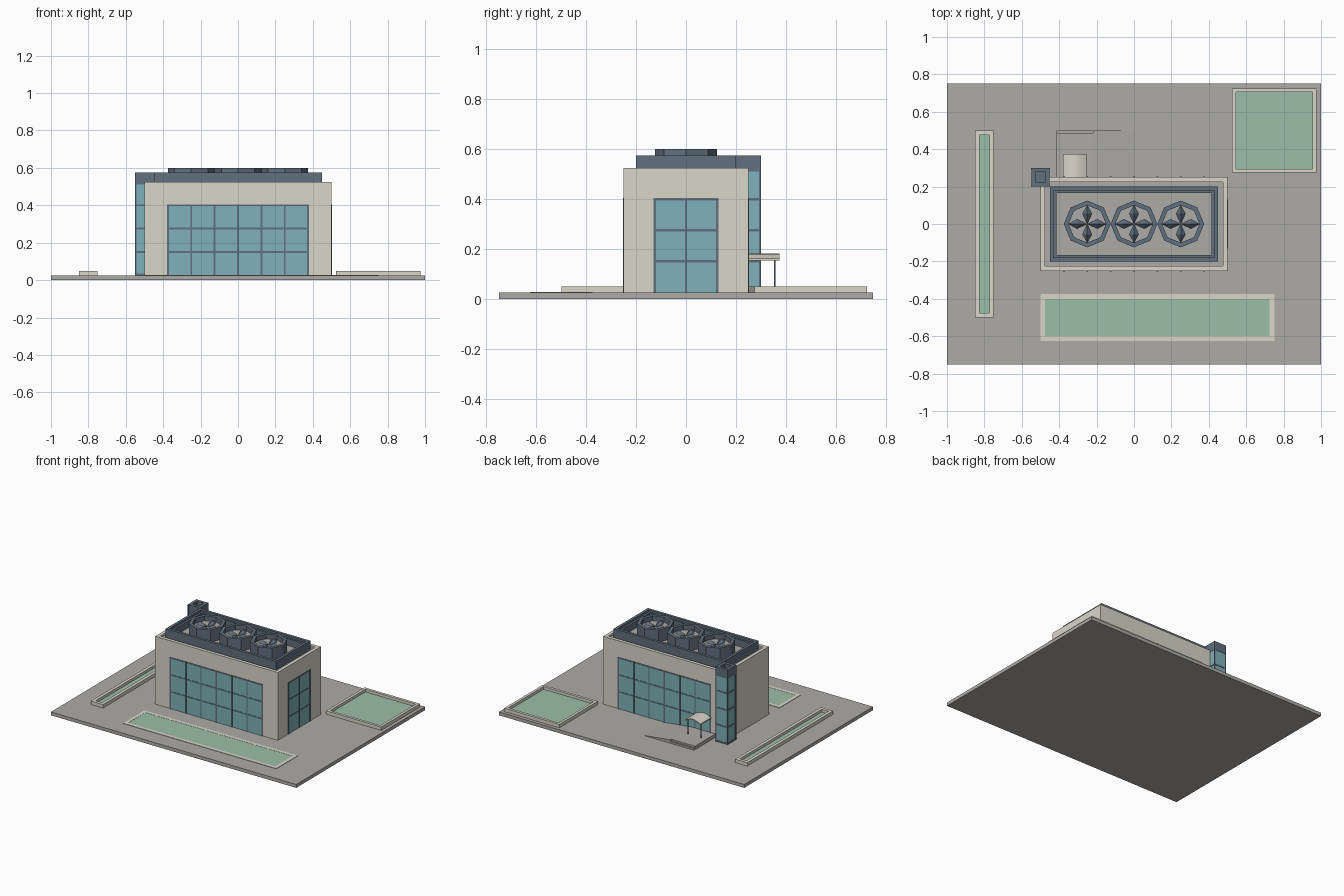
import bpy, bmesh
from math import sin, cos, pi

if "Cube" in bpy.data.objects:
    bpy.data.objects.remove(bpy.data.objects["Cube"])


def mat(name, r, g, b):
    m = bpy.data.materials.new(name)
    m.diffuse_color = (r, g, b, 1)
    m.use_nodes = True
    m.node_tree.nodes["Principled BSDF"].inputs["Base Color"].default_value = m.diffuse_color
    return m


CREAM = mat("cream", 0.70, 0.67, 0.59)
SLATE = mat("slate", 0.12, 0.16, 0.21)
GLASS = mat("glass", 0.21, 0.45, 0.48)
GRASS = mat("grass", 0.33, 0.52, 0.38)
PAVING = mat("paving", 0.42, 0.41, 0.39)


def make(name, verts, faces, material):
    me = bpy.data.meshes.new(name)
    me.from_pydata(verts, [], faces)
    bm = bmesh.new()
    bm.from_mesh(me)
    bmesh.ops.recalc_face_normals(bm, faces=bm.faces)
    bm.to_mesh(me)
    bm.free()
    me.materials.append(material)
    ob = bpy.data.objects.new(name, me)
    bpy.context.collection.objects.link(ob)
    return ob


def prism(name, pts, z0, z1, material):
    n = len(pts)
    verts = [(x, y, z) for z in (z0, z1) for x, y in pts]
    faces = [(i, (i + 1) % n, n + (i + 1) % n, n + i) for i in range(n)]
    return make(name, verts, faces + [tuple(range(n)), tuple(range(n, 2 * n))], material)


def rect(x0, x1, y0, y1):
    return [(x0, y0), (x1, y0), (x1, y1), (x0, y1)]


def box(name, x0, x1, y0, y1, z0, z1, material):
    return prism(name, rect(x0, x1, y0, y1), z0, z1, material)


def ring(name, outer, inner, z0, z1, material):
    n = len(outer)
    verts = [(x, y, z) for loop, z in ((outer, z0), (outer, z1), (inner, z1), (inner, z0)) for x, y in loop]
    faces = [(k * n + i, k * n + (i + 1) % n, (k + 1) % 4 * n + (i + 1) % n, (k + 1) % 4 * n + i)
             for k in range(4) for i in range(n)]
    return make(name, verts, faces, material)


def rim(name, x0, x1, y0, y1, t, z0, z1, material):
    return ring(name, rect(x0, x1, y0, y1), rect(x0 + t, x1 - t, y0 + t, y1 - t), z0, z1, material)


def window(name, axis, pos, out, half, cols, z0, z1, rows):
    """Glazed wall panel: axis is the wall's normal, out its direction."""
    def slab(n, a, b, za, zb, depth, m):
        lo, hi = sorted((pos - 0.004 * out, pos + depth * out))
        if axis == 'y':
            box(n, a, b, lo, hi, za, zb, m)
        else:
            box(n, lo, hi, a, b, za, zb, m)
    slab(name + "_glass", -half, half, z0, z1, 0.001, GLASS)
    w = 0.005
    for i in range(cols + 1):
        u = -half + 2 * half * i / cols
        slab(name + "_mullion", u - w, u + w, z0, z1 + w, 0.003, SLATE)
    for j in range(1, rows + 1):
        z = z0 + (z1 - z0) * j / rows
        slab(name + "_transom", -half, half, z - w, z + w, 0.0025, SLATE)


G = 0.025
# Ground slab
box("ground_slab", -1, 1, -0.75, 0.75, 0, G, PAVING)

# Planting beds: two raised, one almost flush
for name, x0, x1, y0, y1, t, top, soil in (
        ("corner_bed", 0.525, 0.975, 0.275, 0.725, 0.02, 0.05, 0.03),
        ("side_bed", -0.85, -0.75, -0.5, 0.5, 0.023, 0.05, 0.03),
        ("front_bed", -0.5, 0.75, -0.625, -0.375, 0.025, 0.028, 0.027)):
    rim(name + "_kerb", x0, x1, y0, y1, t, G, top, CREAM)
    box(name + "_grass", x0 + t, x1 - t, y0 + t, y1 - t, G, soil, GRASS)

# Main building with recessed roof
box("building_walls", -0.5, 0.5, -0.25, 0.25, G, 0.505, CREAM)
rim("roof_edge", -0.5, 0.5, -0.25, 0.25, 0.025, 0.505, 0.525, CREAM)
box("roof_deck", -0.475, 0.475, -0.225, 0.225, 0.505, 0.51, PAVING)
window("front_window", 'y', -0.25, -1, 0.375, 6, G, 0.4, 3)
window("back_window", 'y', 0.25, 1, 0.375, 6, G, 0.4, 3)
window("right_window", 'x', 0.5, 1, 0.125, 2, G, 0.4, 3)

# Roof screen with an inner step
rim("roof_screen", -0.45, 0.45, -0.2, 0.2, 0.02, 0.51, 0.575, SLATE)
rim("roof_screen_step", -0.43, 0.43, -0.18, 0.18, 0.015, 0.51, 0.56, SLATE)


# Roof fans: octagonal drums with four ridged blades
def octagon(cx, r):
    return [(cx + r * cos(i * pi / 4), r * sin(i * pi / 4)) for i in range(8)]


for cx in (-0.25, 0, 0.25):
    ring("fan_drum", octagon(cx, 0.125), octagon(cx, 0.1), 0.51, 0.6, SLATE)
    prism("fan_floor", octagon(cx, 0.101), 0.51, 0.565, PAVING)
    for k in range(4):
        c, s = cos(k * pi / 2), sin(k * pi / 2)
        outline = [(0.0, 0, 0.57), (0.055, -0.025, 0.567), (0.1, 0, 0.57), (0.055, 0.025, 0.567),
                   (0.055, 0, 0.592)]
        verts = [(cx + u * c - v * s, u * s + v * c, z) for u, v, z in outline]
        make("fan_blade", verts, [(0, 1, 4), (1, 2, 4), (2, 3, 4), (3, 0, 4), (3, 2, 1, 0)], SLATE)

# Corner lift tower: glass core, posts, bands and a hollow cap
TX, TY = -0.5, 0.25


def around(h):
    return (TX - h, TX + h, TY - h, TY + h)


box("tower_glass", *around(0.047), G, 0.53, GLASS)
for sx in (-1, 1):
    for sy in (-1, 1):
        x, y = TX + sx * 0.046, TY + sy * 0.046
        box("tower_post", x - 0.004, x + 0.004, y - 0.004, y + 0.004, G, 0.575, SLATE)
for z in (0.03, 0.15, 0.275, 0.4):
    rim("tower_band", *around(0.049), 0.006, z - 0.005, z + 0.005, SLATE)
rim("tower_cap", *around(0.049), 0.022, 0.51, 0.575, SLATE)
box("tower_cap_floor", *around(0.028), 0.52, 0.545, SLATE)

# Entrance landing, step and access ramp
box("entrance_landing", -0.415, -0.22, 0.25, 0.487, G, 0.05, PAVING)
box("entrance_step", -0.415, -0.22, 0.487, 0.5, G, 0.038, PAVING)
profile = [(-0.22, G), (0, G), (-0.22, 0.05)]
make("access_ramp", [(x, y, z) for y in (0.25, 0.5) for x, z in profile],
     [(0, 1, 2), (3, 4, 5), (0, 1, 4, 3), (1, 2, 5, 4), (2, 0, 3, 5)], PAVING)

# Arched entrance canopy on two posts
N, CX = 8, -0.3175
arc = [(CX + 0.0625 * (2 * i / N - 1), 0.153 + 0.02 * sin(pi * i / N)) for i in range(N + 1)]
loop = [(x, z + 0.008) for x, z in arc] + arc[::-1]
n = len(loop)
canopy = make("canopy", [(x, y, z) for y in (0.25, 0.375) for x, z in loop],
              [(i, (i + 1) % n, n + (i + 1) % n, n + i) for i in range(n)]
              + [(i, i + 1, n - 2 - i, n - 1 - i) for i in range(N)]
              + [(n + i, n + i + 1, 2 * n - 2 - i, 2 * n - 1 - i) for i in range(N)], CREAM)
for x in (CX - 0.053, CX + 0.053):
    box("canopy_post", x - 0.003, x + 0.003, 0.352, 0.358, 0.05, 0.162, SLATE)
